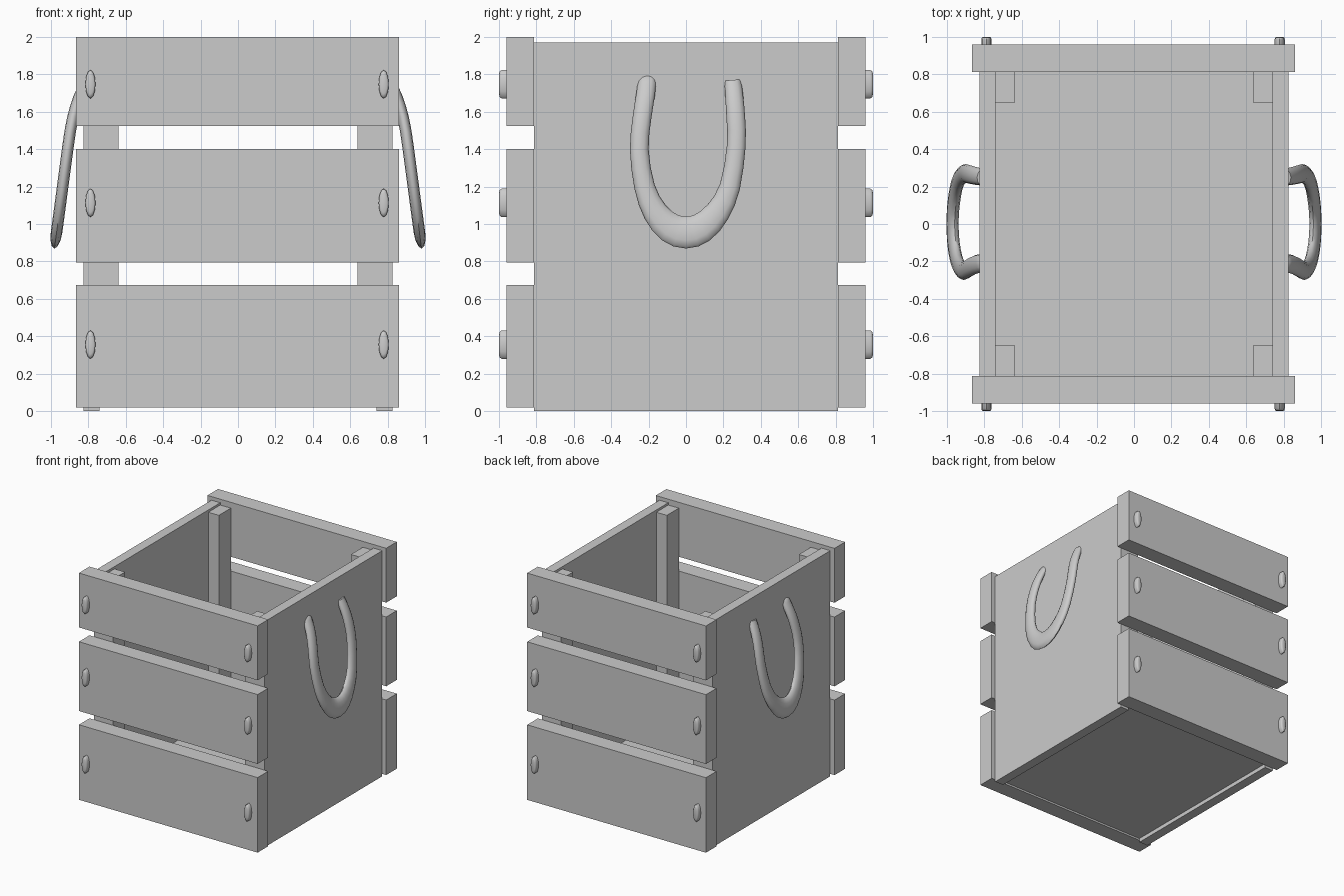
import bpy, bmesh, math
from mathutils import Vector

if "Cube" in bpy.data.objects:
    bpy.data.objects.remove(bpy.data.objects["Cube"])


def box(name, x, y, z):
    """Axis-aligned box from (min, max) ranges."""
    bm = bmesh.new()
    bmesh.ops.create_cube(bm, size=1)
    for v in bm.verts:
        v.co = [r[0] + (c + 0.5) * (r[1] - r[0]) for r, c in zip((x, y, z), v.co)]
    return finish(name, bm)


def finish(name, bm, smooth=None):
    bmesh.ops.recalc_face_normals(bm, faces=bm.faces)
    me = bpy.data.meshes.new(name)
    bm.to_mesh(me)
    bm.free()
    ob = bpy.data.objects.new(name, me)
    bpy.context.collection.objects.link(ob)
    if smooth:
        bpy.ops.object.select_all(action='DESELECT')
        ob.select_set(True)
        bpy.context.view_layer.objects.active = ob
        bpy.ops.object.shade_smooth_by_angle(angle=math.radians(smooth))
    return ob


def span(s, a, b):
    """Range a..b on the side s (+1 or -1) of the axis."""
    return tuple(sorted((s * a, s * b)))


def bolt(name, x, s, z):
    """Oval bolt head with a rounded rim, facing s along y."""
    bm = bmesh.new()
    rings = []
    for y, k in ((0.94, 1), (0.986, 1), (0.996, 0.9), (1.0, 0.68)):
        rings.append([bm.verts.new((x + 0.027 * k * math.cos(i * math.tau / 12), s * y,
                                    z + 0.076 * k * math.sin(i * math.tau / 12)))
                      for i in range(12)])
    skin(bm, rings)
    finish(name, bm, 50)


def skin(bm, rings):
    n = len(rings[0])
    for a, b in zip(rings, rings[1:]):
        for i in range(n):
            bm.faces.new((a[i], a[(i + 1) % n], b[(i + 1) % n], b[i]))
    bm.faces.new(rings[0])
    bm.faces.new(rings[-1])


# Rope handle: U path as (y, z, half width)
PATH = [(-0.205, 1.80, .048), (-0.215, 1.70, .05), (-0.235, 1.57, .05), (-0.25, 1.40, .05),
        (-0.222, 1.20, .055), (-0.165, 1.065, .067), (-0.085, 0.98, .08), (0, 0.955, .086),
        (0.085, 0.98, .08), (0.17, 1.065, .067), (0.235, 1.20, .055), (0.269, 1.42, .05),
        (0.266, 1.57, .05), (0.258, 1.68, .048), (0.25, 1.77, .045)]


def handle(name, s):
    p = [Vector(q) for q in PATH]
    pts = []
    for i in range(len(p) - 1):
        a, b, c, d = p[max(i - 1, 0)], p[i], p[i + 1], p[min(i + 2, len(p) - 1)]
        for t in (0, 0.5):
            pts.append(b + 0.5 * t * (c - a + t * (2 * a - 5 * b + 4 * c - d + t * (3 * b - a - 3 * c + d))))
    pts.append(p[-1])
    bm = bmesh.new()
    rings = []
    for i, q in enumerate(pts):
        t = (pts[min(i + 1, len(pts) - 1)] - pts[max(i - 1, 0)]).xy.normalized()
        ring = []
        for k in range(12):
            ang = k * math.tau / 12
            y = q.x - t.y * q.z * math.cos(ang)
            z = q.y + t.x * q.z * math.cos(ang)
            # the handle leans outwards and hooks into the panel at the top
            x = 0.97 - 0.133 * (z - 0.955) - 1.06 * max(z - 1.4, 0) ** 3
            ring.append(bm.verts.new((s * (x + 0.031 * math.sin(ang)), y, z)))
        rings.append(ring)
    skin(bm, rings)
    finish(name, bm, 60)


# Floor
box("floor", (-0.74, 0.74), (-0.812, 0.812), (0.035, 0.12))

# Solid side panels, handles and corner posts
for s, side in ((-1, "left"), (1, "right")):
    box(side + "_panel", span(s, 0.74, 0.825), (-0.812, 0.812), (0.0, 1.97))
    handle(side + "_handle", s)
    for t, end in ((-1, "front"), (1, "back")):
        box(f"{end}_{side}_post", span(s, 0.638, 0.74), span(t, 0.647, 0.812), (0.04, 1.95))

# Slats and their bolts, front and back
SLATS = (("lower", 0.02, 0.675, 0.355), ("middle", 0.795, 1.40, 1.113), ("upper", 1.525, 2.0, 1.747))
for t, end in ((-1, "front"), (1, "back")):
    for row, z0, z1, zb in SLATS:
        box(f"{end}_{row}_slat", (-0.865, 0.862), span(t, 0.814, 0.96), (z0, z1))
        for x, side in ((-0.789, "left"), (0.779, "right")):
            bolt(f"{end}_{row}_{side}_bolt", x, t, zb)
